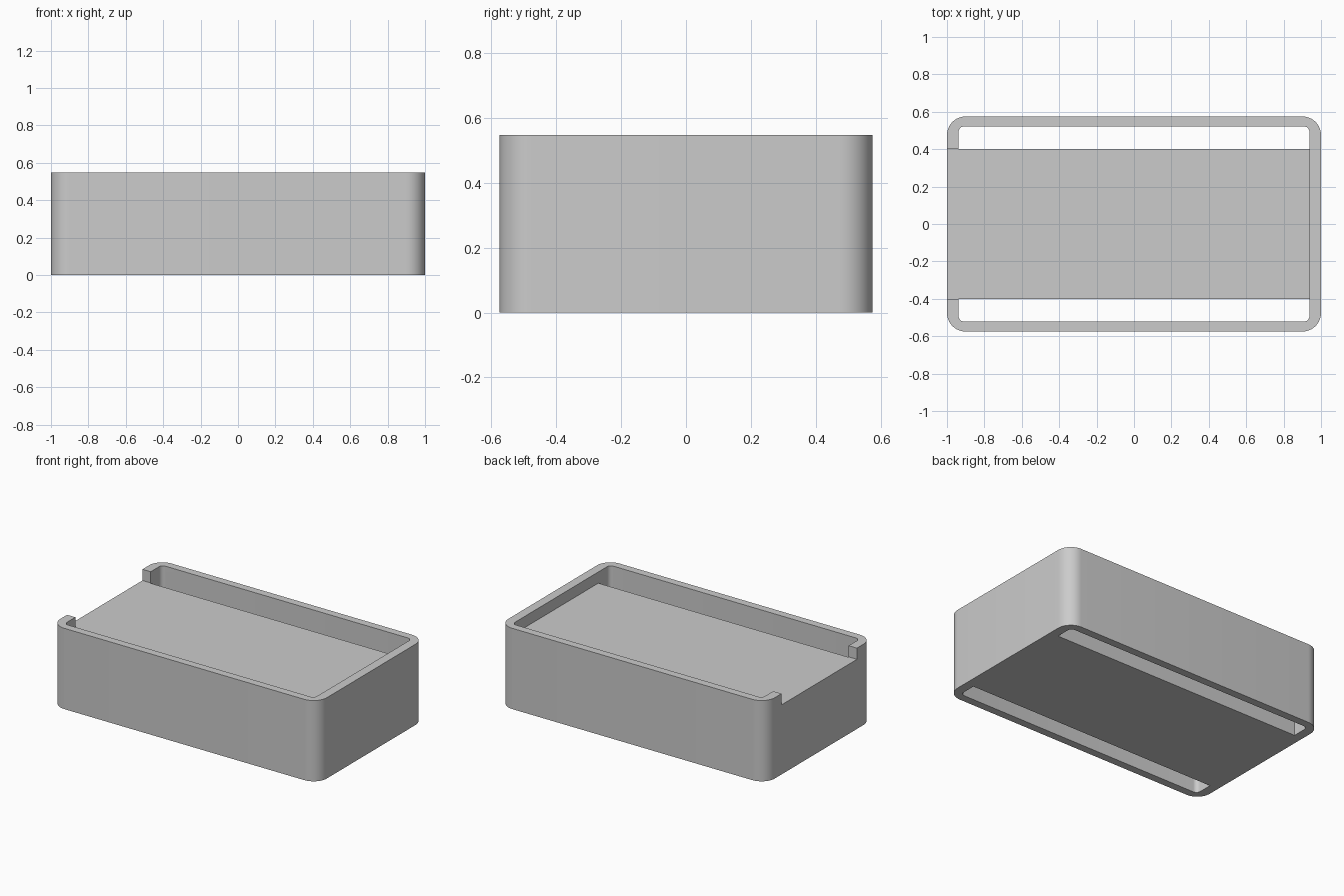
import bpy, bmesh, math

if "Cube" in bpy.data.objects:
    bpy.data.objects.remove(bpy.data.objects["Cube"], do_unlink=True)

LENGTH, WIDTH, HEIGHT = 2.0, 1.15, 0.548
WALL_X, WALL_Y = 0.062, 0.053
FLOOR_TOP, FLOOR_HALF = 0.472, 0.4

grey = bpy.data.materials.new("plain grey")
grey.use_nodes = True
grey.diffuse_color = (0.6, 0.6, 0.6, 1)
grey.node_tree.nodes["Principled BSDF"].inputs["Base Color"].default_value = (0.6, 0.6, 0.6, 1)


def prism(name, x0, x1, y0, y1, z0, z1, radius=0, steps=12):
    """Upright block with optionally rounded vertical corners."""
    bm = bmesh.new()
    outline = []
    corners = [(x1 - radius, y1 - radius), (x0 + radius, y1 - radius),
               (x0 + radius, y0 + radius), (x1 - radius, y0 + radius)]
    for i, (cx, cy) in enumerate(corners):
        for s in range(steps + 1 if radius else 1):
            a = (i + s / steps) * math.pi / 2
            outline.append(bm.verts.new((cx + radius * math.cos(a),
                                         cy + radius * math.sin(a), z0)))
    base = bm.faces.new(outline)
    top = bmesh.ops.extrude_face_region(bm, geom=[base])["geom"]
    bmesh.ops.translate(bm, vec=(0, 0, z1 - z0),
                        verts=[v for v in top if isinstance(v, bmesh.types.BMVert)])
    bmesh.ops.recalc_face_normals(bm, faces=bm.faces)
    mesh = bpy.data.meshes.new(name)
    bm.to_mesh(mesh)
    bm.free()
    mesh.materials.append(grey)
    obj = bpy.data.objects.new(name, mesh)
    bpy.context.collection.objects.link(obj)
    return obj


def cut(target, cutter):
    """Subtract the cutter from the target, then discard it."""
    mod = target.modifiers.new("cut", "BOOLEAN")
    mod.operation, mod.solver, mod.object = "DIFFERENCE", "EXACT", cutter
    bpy.ops.object.select_all(action="DESELECT")
    bpy.context.view_layer.objects.active = target
    target.select_set(True)
    bpy.ops.object.modifier_apply(modifier=mod.name)
    bpy.data.objects.remove(cutter, do_unlink=True)


hx, hy = LENGTH / 2, WIDTH / 2
tray = prism("tray_body", -hx, hx, -hy, hy, 0, HEIGHT, radius=0.1)

# Inner cavity that leaves the raised floor block between two through slots
cavity = prism("cavity_cutter", -hx + WALL_X, hx - WALL_X, -hy + WALL_Y, hy - WALL_Y,
               -0.1, 1, radius=0.03, steps=6)
cut(cavity, prism("floor_block", -1.2, 1.2, -FLOOR_HALF, FLOOR_HALF, -0.2, FLOOR_TOP))
cut(tray, cavity)

# Open notch in one end wall, level with the floor
cut(tray, prism("notch_cutter", -1.1, -0.9, -FLOOR_HALF - 0.004, FLOOR_HALF + 0.004,
                FLOOR_TOP, 1.1))

bpy.ops.object.shade_smooth_by_angle(angle=math.radians(30))
